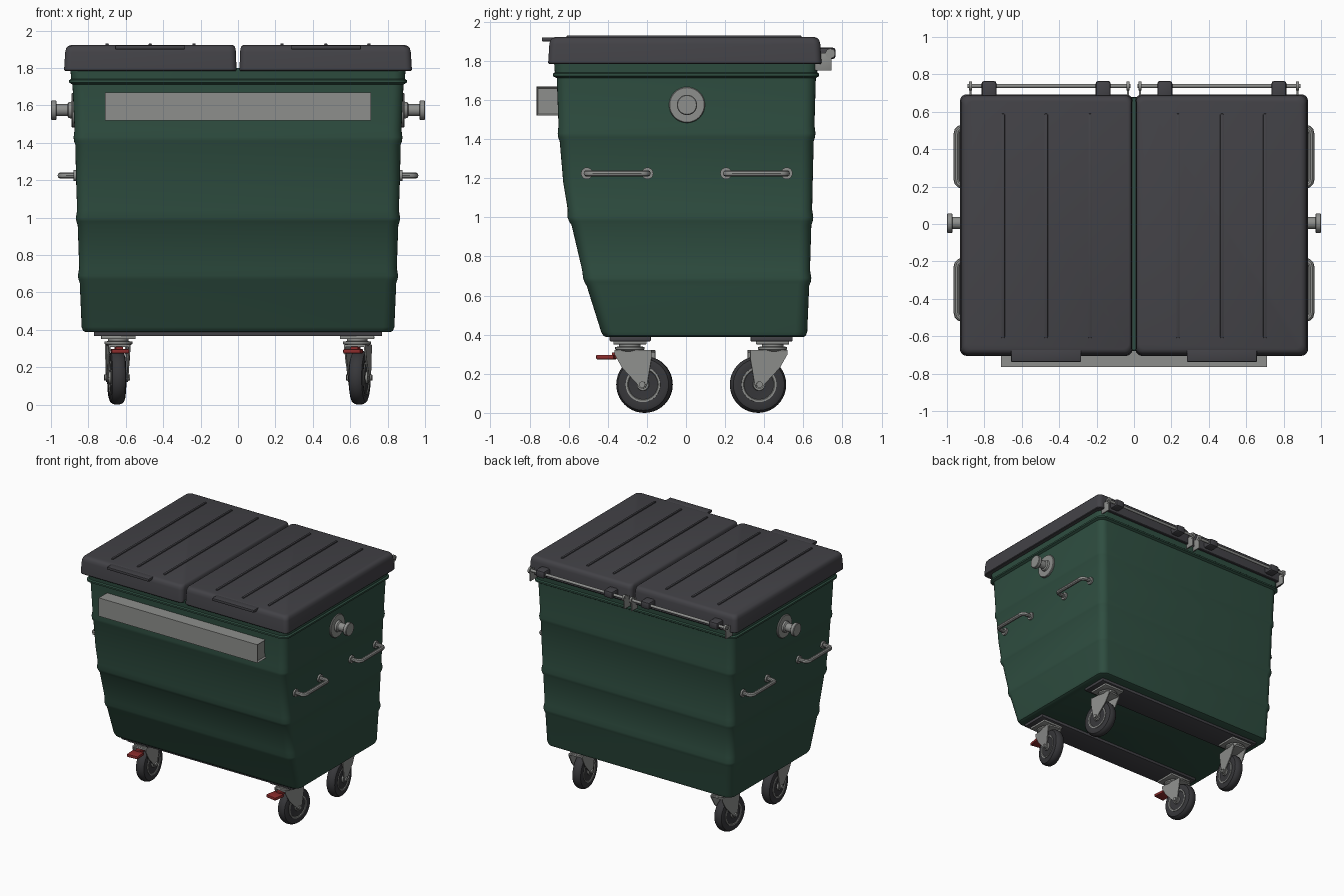
import bpy, bmesh, math
from mathutils import Matrix, Vector

if "Cube" in bpy.data.objects:
    bpy.data.objects.remove(bpy.data.objects["Cube"])


def material(name, rgb):
    m = bpy.data.materials.new(name)
    m.diffuse_color = (*rgb, 1)
    m.use_nodes = True
    m.node_tree.nodes["Principled BSDF"].inputs["Base Color"].default_value = m.diffuse_color
    return m


GREEN = material("body green", (0.028, 0.076, 0.052))
LID = material("lid charcoal", (0.055, 0.054, 0.062))
STEEL = material("galvanised grey", (0.27, 0.275, 0.265))
TYRE = material("rubber black", (0.038, 0.038, 0.042))
RED = material("brake red", (0.26, 0.025, 0.025))
I = Matrix.Identity(4)


def finish(name, bm, mat, M=I):
    bmesh.ops.recalc_face_normals(bm, faces=bm.faces[:])
    me = bpy.data.meshes.new(name)
    bm.transform(M)
    bm.to_mesh(me)
    bm.free()
    me.materials.append(mat)
    ob = bpy.data.objects.new(name, me)
    bpy.context.collection.objects.link(ob)
    return ob


def loft(name, rings, mat, M=I):
    bm = bmesh.new()
    vs = [[bm.verts.new(p) for p in r] for r in rings]
    n = len(vs[0])
    for a, b in zip(vs, vs[1:]):
        for i in range(n):
            j = (i + 1) % n
            bm.faces.new((a[i], a[j], b[j], b[i]))
    bm.faces.new(vs[0])
    bm.faces.new(vs[-1])
    return finish(name, bm, mat, M)


def box(name, x, y, z, mat, bevel=0.004, M=I):
    bm = bmesh.new()
    bmesh.ops.create_cube(bm, size=1)
    size = [b - a for a, b in (x, y, z)]
    mid = [(a + b) / 2 for a, b in (x, y, z)]
    bm.transform(Matrix.Translation(mid) @ Matrix.Diagonal((*size, 1)))
    if bevel:
        bmesh.ops.bevel(bm, geom=bm.edges[:], offset=bevel, segments=2, affect='EDGES', profile=0.5)
    return finish(name, bm, mat, M)


def lathe(name, prof, mat, M=I, n=32):
    # profile of (radius, height) turned about local z
    rings = [[(r * math.cos(2 * math.pi * i / n), r * math.sin(2 * math.pi * i / n), h)
              for i in range(n)] for r, h in prof]
    return loft(name, rings, mat, M)


def along_x(x, y, z):
    return Matrix.Translation((x, y, z)) @ Matrix.Rotation(math.pi / 2, 4, 'Y')


def round_rect(x0, x1, y0, y1, r, z, n=6):
    pts = []
    for cx, cy, a0 in ((x1 - r, y1 - r, 0), (x0 + r, y1 - r, 90), (x0 + r, y0 + r, 180), (x1 - r, y0 + r, 270)):
        for k in range(n + 1):
            a = math.radians(a0 + 90 * k / n)
            pts.append((cx + r * math.cos(a), cy + r * math.sin(a), z))
    return pts


# Tapered tub with pressed ridges and a rim lip: z, half width, front y, back y
SECTIONS = [(.388, .815, -.41, .60), (.395, .828, -.423, .613), (.415, .836, -.434, .62),
            (.65, .846, -.508, .630), (.67, .853, -.520, .638), (.69, .856, -.526, .641),
            (.73, .849, -.531, .634), (.96, .857, -.585, .641), (.98, .864, -.598, .648),
            (1.0, .867, -.606, .651), (1.04, .860, -.605, .645), (1.18, .865, -.628, .648),
            (1.39, .870, -.646, .653), (1.41, .877, -.654, .660), (1.43, .879, -.656, .662),
            (1.47, .874, -.652, .657), (1.712, .885, -.661, .664), (1.722, .903, -.680, .680),
            (1.735, .903, -.680, .680), (1.742, .892, -.671, .671), (1.80, .897, -.675, .675)]
loft("tub", [round_rect(-w, w, f, b, .06, z) for z, w, f, b in SECTIONS], GREEN)

# Front lifting bar with recessed ends
bar = box("front_lifting_bar", (-.71, .71), (-.765, -.64), (1.52, 1.668), STEEL, 0)
bm = bmesh.new()
bm.from_mesh(bar.data)
ends = [f for f in bm.faces if abs(f.normal.x) > .9]
bmesh.ops.inset_individual(bm, faces=ends, thickness=.012, depth=-.012)
bm.to_mesh(bar.data)
bm.free()

# Base rails
for nm, y0, y1 in (("front", -.39, -.18), ("back", .33, .545)):
    box(nm + "_base_rail", (-.77, .77), (y0, y1), (.366, .392), LID)

for s, side in ((-1, "left"), (1, "right")):
    # Lid half: rounded shell, raised ribs, grip
    def lid_ring(z, d):
        a, b = sorted((s * (.008 + d * .5), s * (.93 - d)))
        return round_rect(a, b, -.705 + d, .693 - d, .035, z)
    loft(side + "_lid", [lid_ring(z, d) for z, d in (
        (1.785, .004), (1.79, 0), (1.885, .006), (1.905, .011), (1.917, .021), (1.922, .036))], LID)
    for i, rx in enumerate((.235, .47, .70)):
        box(f"{side}_lid_rib_{i + 1}", (s * rx - .009, s * rx + .009), (-.61, .59), (1.912, 1.931), LID, .005)
    box(side + "_lid_grip", (s * .47 - .187, s * .47 + .187), (-.737, -.67), (1.900, 1.921), LID)

    # Hinge rod, lid knuckles, body brackets
    lathe(side + "_hinge_rod", [(.011, -.435), (.011, .435)], STEEL, along_x(s * .455, .738, 1.838), 16)
    for i, hx in enumerate((.165, .775)):
        box(f"{side}_hinge_knuckle_{i + 1}", (s * hx - .04, s * hx + .04), (.66, .765), (1.81, 1.868), LID, .014)
    for i, hx in enumerate((.032, .875)):
        box(f"{side}_hinge_bracket_{i + 1}", (s * hx - .005, s * hx + .005), (.66, .745), (1.75, 1.84), STEEL, .002)
        lathe(f"{side}_hinge_washer_{i + 1}", [(.025, -.008), (.025, .008)], STEEL,
              along_x(s * hx, .738, 1.838), 20)

    # Side lifting trunnion
    turn = Matrix.Translation((0, 0.005, 1.575)) @ Matrix.Rotation(s * math.pi / 2, 4, 'Y')
    lathe(side + "_trunnion", [(.092, .86), (.092, .886), (.088, .891), (.045, .891), (.042, .905), (.032, .912),
                               (.032, .97), (.048, .97), (.052, .974), (.052, .996), (.048, 1.0)], STEEL, turn)

    # Bent tube handles with flanges
    for nm, yc in (("front", -.352), ("back", .36)):
        cu = bpy.data.curves.new(nm, 'CURVE')
        cu.dimensions = '3D'
        cu.bevel_depth = .0165
        cu.bevel_resolution = 3
        cu.use_fill_caps = True
        half = [(.855, .155), (.915, .155), (.933, .150), (.944, .139), (.948, .122)]
        path = half + [(x, -y) for x, y in reversed(half)]
        sp = cu.splines.new('POLY')
        sp.points.add(len(path) - 1)
        for p, (x, y) in zip(sp.points, path):
            p.co = (s * x, yc + y, 1.225, 1)
        tmp = bpy.data.objects.new("tmp", cu)
        bpy.context.collection.objects.link(tmp)
        me = bpy.data.meshes.new_from_object(tmp.evaluated_get(bpy.context.evaluated_depsgraph_get()))
        bpy.data.objects.remove(tmp)
        me.materials.clear()
        me.materials.append(STEEL)
        ob = bpy.data.objects.new(f"{side}_{nm}_handle", me)
        bpy.context.collection.objects.link(ob)
        for k in (-1, 1):
            lathe(f"{side}_{nm}_handle_flange", [(.03, -.012), (.03, .012)], STEEL,
                  along_x(s * .868, yc + k * .155, 1.225), 20)


# Swivel caster: local +y points from the pivot to the wheel
def caster(name, x, y, yaw, brake):
    M = Matrix.Translation((x, y, 0)) @ Matrix.Rotation(math.radians(yaw), 4, 'Z')
    box(name + "_top_plate", (x - .092, x + .092), (y - .085, y + .085), (.350, .368), STEEL)
    lathe(name + "_swivel", [(.06, .315), (.075, .325), (.075, .337), (.055, .34), (.055, .352)], STEEL, M)
    box(name + "_fork_crown", (-.058, .058), (-.07, .122), (.308, .322), STEEL, .003, M)
    leg = [(-.07, .32), (.122, .32), (.122, .28), (.1, .15), (.09, .128), (.075, .122),
           (.06, .128), (.045, .15), (-.03, .23), (-.07, .30)]
    for k in (-1, 1):
        loft(name + "_fork_leg", [[(k * t, a, b) for a, b in leg] for t in (.05, .058)], STEEL, M)
    W = M @ along_x(0, .075, .145)
    lathe(name + "_tyre", [(.088, -.036), (.115, -.040), (.132, -.034), (.142, -.02), (.145, 0),
                           (.142, .02), (.132, .034), (.115, .040), (.088, .036)], TYRE, W, 40)
    lathe(name + "_wheel_rim", [(.03, -.048), (.032, -.034), (.075, -.034), (.08, -.041), (.09, -.041),
                                (.09, .041), (.08, .041), (.075, .034), (.032, .034), (.03, .048)], STEEL, W)
    lathe(name + "_axle", [(.016, -.068), (.016, .068)], STEEL, W, 12)
    if brake:
        box(name + "_brake_pedal", (-.047, .047), (-.168, -.075), (.274, .297), RED, .005, M)
        box(name + "_brake_arm", (-.02, .02), (-.09, 0), (.278, .31), RED, .003, M)


caster("front_left_caster", -.64, -.287, 4, True)
caster("front_right_caster", .637, -.287, -10, True)
caster("back_left_caster", -.64, .443, 174, False)
caster("back_right_caster", .637, .443, 187, False)

# Smooth shading with sharp edges kept
for ob in bpy.context.scene.objects:
    ob.select_set(True)
    bpy.context.view_layer.objects.active = ob
bpy.ops.object.shade_smooth_by_angle(angle=math.radians(35))
